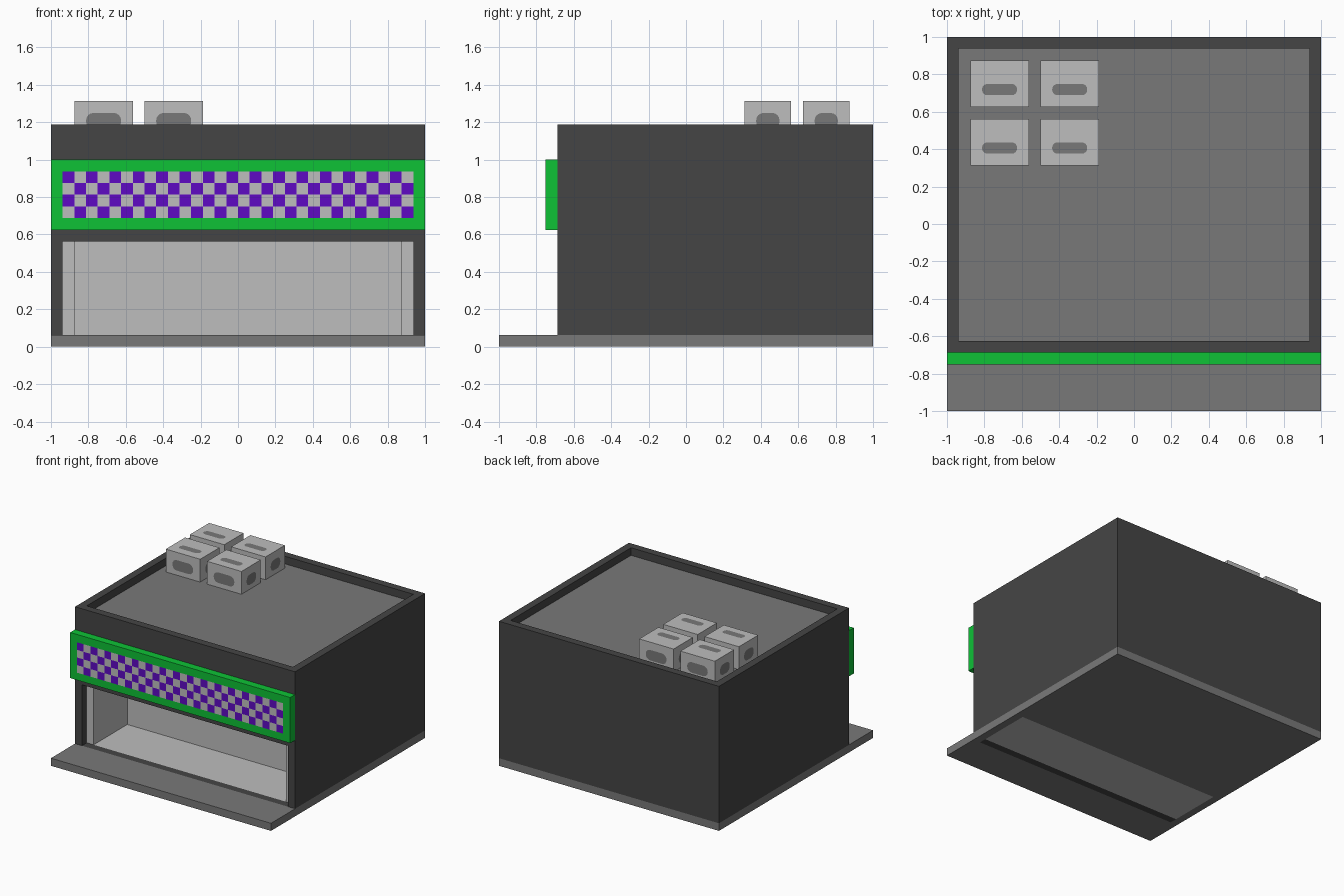
import bpy, bmesh, math
from mathutils import Vector, Matrix

cube = bpy.data.objects.get("Cube")
if cube:
    bpy.data.objects.remove(cube, do_unlink=True)


def material(name, rgb):
    lin = [((c / 255 + 0.055) / 1.055) ** 2.4 if c > 10 else c / 255 / 12.92 for c in rgb] + [1]
    m = bpy.data.materials.new(name)
    m.use_nodes = True
    m.diffuse_color = lin
    m.node_tree.nodes["Principled BSDF"].inputs["Base Color"].default_value = lin
    return m


DARK = material("dark grey wall", (69, 69, 69))
MID = material("mid grey slab", (121, 121, 121))
LIGHT = material("light grey", (190, 190, 190))
GREEN = material("green sign", (14, 194, 54))
PURPLE = material("purple tile", (95, 10, 195))
U = 1 / 16  # module size


def finish(name, bm, *mats):
    me = bpy.data.meshes.new(name)
    bm.to_mesh(me)
    bm.free()
    for m in mats:
        me.materials.append(m)
    ob = bpy.data.objects.new(name, me)
    bpy.context.collection.objects.link(ob)
    return ob


def add_box(bm, lo, hi):
    lo, hi = Vector(lo), Vector(hi)
    mat = Matrix.Translation((lo + hi) / 2) @ Matrix.Diagonal((*(hi - lo), 1))
    return bmesh.ops.create_cube(bm, size=1, matrix=mat)


def box(name, lo, hi, *mats):
    bm = bmesh.new()
    add_box(bm, lo, hi)
    return finish(name, bm, *mats)


# Base slab, cut so the sill and the serving floor show on both faces
bm = bmesh.new()
add_box(bm, (-1, -1, 0), (1, 1, U))
cuts = [((x, 0, 0), (1, 0, 0)) for x in (-15 * U, 15 * U)]
cuts += [((0, y, 0), (0, 1, 0)) for y in (-11 * U, -10 * U, -3 * U)]
for co, no in cuts:
    bmesh.ops.bisect_plane(bm, geom=bm.verts[:] + bm.edges[:] + bm.faces[:],
                           plane_co=co, plane_no=no)
bm.normal_update()
for f in bm.faces:
    c = f.calc_center_median()
    if abs(f.normal.z) > 0.9 and abs(c.x) < 15 * U and -11 * U < c.y < -3 * U:
        f.material_index = 1 if c.y < -10 * U else 2
finish("base_slab", bm, MID, DARK, LIGHT)

# Outer walls, rising above the roof as a parapet
top = 19 * U
for side, s in (("left", 1), ("right", -1)):
    a, b = sorted((s * 15 * U, s))
    box(side + "_wall", (a, -11 * U, U), (b, 1, top), DARK)
    # Lining cheek inside the serving opening
    a, b = sorted((s * 14 * U, s * 15 * U))
    box(side + "_lining", (a, -10 * U, U), (b, -2 * U, 10 * U), LIGHT)
box("back_wall", (-15 * U, 15 * U, U), (15 * U, 1, top), DARK)
box("front_header", (-15 * U, -11 * U, 9 * U), (15 * U, -10 * U, top), DARK)
box("roof", (-15 * U, -10 * U, 17 * U), (15 * U, 15 * U, 18 * U), MID)
box("back_lining", (-14 * U, -3 * U, U), (14 * U, -2 * U, 10 * U), LIGHT)
box("lining_ceiling", (-14 * U, -10 * U, 9 * U), (14 * U, -3 * U, 10 * U), LIGHT)

# Sign board with a chequered face
box("sign_board", (-1, -12 * U, 10 * U), (1, -11 * U, 1), GREEN)
bm = bmesh.new()
bmesh.ops.create_grid(bm, x_segments=30, y_segments=4, size=1,
                      matrix=Matrix.Translation((0, -12 * U - 0.003, 13 * U))
                      @ Matrix.Rotation(math.pi / 2, 4, 'X')
                      @ Matrix.Diagonal((15 * U, 2 * U, 1, 1)))
for f in bm.faces:
    c = f.calc_center_median()
    col = math.floor((c.x + 15 * U) / U)
    row = math.floor((15 * U - c.z) / U)
    f.material_index = (col + row + 1) % 2
finish("sign_chequer", bm, LIGHT, PURPLE)


def slot(bm, centre, normal, w, h, r):
    """Rounded flat slot lying just off a face of a roof unit."""
    n = Vector(normal)
    up = Vector((0, 1, 0)) if n.z else Vector((0, 0, 1))
    right = up.cross(n)
    pts = []
    for i, (sx, sy) in enumerate(((1, 1), (-1, 1), (-1, -1), (1, -1))):
        for k in range(5):
            a = math.pi / 2 * (i + k / 4)
            pts.append(Vector(centre) + n * 0.003
                       + right * (sx * (w / 2 - r) + r * math.cos(a))
                       + up * (sy * (h / 2 - r) + r * math.sin(a)))
    bm.faces.new([bm.verts.new(p) for p in pts])


# Four roof units with slots on the sides and top
number = 0
for x0 in (-14 * U, -8 * U):
    for y0 in (5 * U, 10 * U):
        number += 1
        x1, y1, z0, z1 = x0 + 5 * U, y0 + 4 * U, 18 * U, 21 * U
        cx, cy, cz = (x0 + x1) / 2, (y0 + y1) / 2, 1.207
        box(f"roof_unit_{number}", (x0, y0, z0), (x1, y1, z1), LIGHT)
        bm = bmesh.new()
        slot(bm, (cx, y0, cz), (0, -1, 0), 3 * U, 0.086, 0.04)
        slot(bm, (cx, y1, cz), (0, 1, 0), 3 * U, 0.086, 0.04)
        slot(bm, (x0, cy, cz), (-1, 0, 0), 2 * U, 0.086, 0.04)
        slot(bm, (x1, cy, cz), (1, 0, 0), 2 * U, 0.086, 0.04)
        slot(bm, (cx, cy - U / 2, z1), (0, 0, 1), 3 * U, 0.06, 0.028)
        finish(f"unit_slots_{number}", bm, MID)
